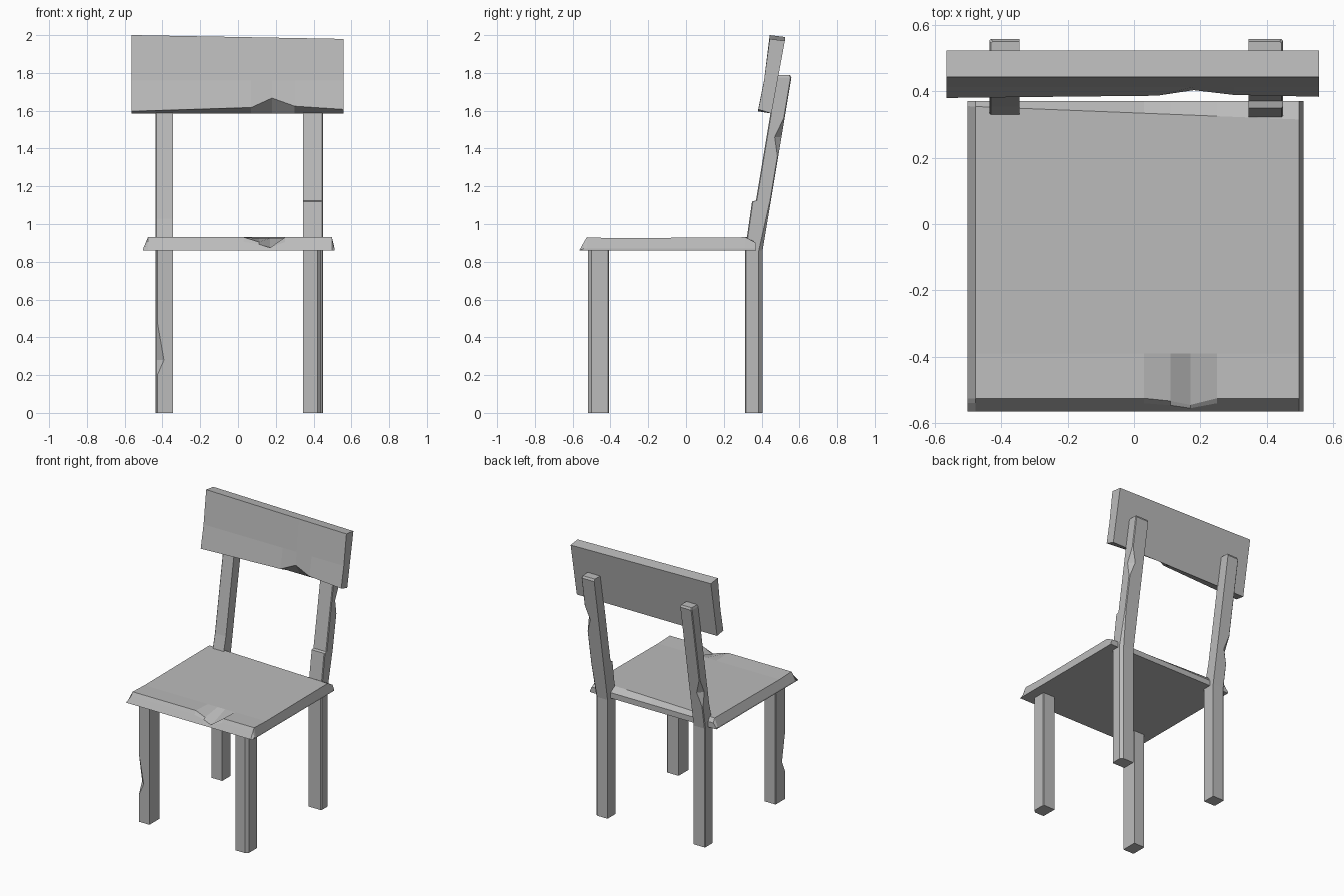
import bpy
import bmesh

default_cube = bpy.data.objects.get("Cube")
if default_cube:
    bpy.data.objects.remove(default_cube)

grey = bpy.data.materials.new("worn grey")
grey.use_nodes = True
grey.diffuse_color = (0.5, 0.5, 0.5, 1)
shader = grey.node_tree.nodes["Principled BSDF"]
shader.inputs["Base Color"].default_value = grey.diffuse_color

seat_bottom = 0.86
seat_top = 0.93
seat_front = -0.565
seat_back = 0.37
post_top = 1.79
post_inner = 0.345
trim = 0.005


def loft(name, rings):
    """Skin a list of equal-length point rings and cap both ends."""
    bm = bmesh.new()
    loops = [[bm.verts.new(point) for point in ring] for ring in rings]
    for lower, upper in zip(loops, loops[1:]):
        for i in range(len(lower)):
            bm.faces.new((lower[i - 1], lower[i], upper[i], upper[i - 1]))
    bm.faces.new(loops[0])
    bm.faces.new(loops[-1])
    bmesh.ops.recalc_face_normals(bm, faces=bm.faces)
    mesh = bpy.data.meshes.new(name)
    bm.to_mesh(mesh)
    bm.free()
    mesh.materials.append(grey)
    obj = bpy.data.objects.new(name, mesh)
    bpy.context.collection.objects.link(obj)


def lean(z):
    """Backward shift of the rear posts above the seat."""
    return max(0, z - seat_bottom) / 6


def post_ring(side, outer, front, back, z, front_cut, back_cut):
    """Rectangle whose two outer corners are cut off."""
    outline = [(post_inner, front), (outer - front_cut, front),
               (outer, front + front_cut), (outer, back - back_cut),
               (outer - back_cut, back), (post_inner, back)]
    return [(side * x, y, z) for x, y in outline]


def front_leg(name, side, outer, cut, chips):
    """Upright leg; chips maps a height to the depth of its corner cut."""
    front, back = -0.52, -0.408
    cuts = {0: cut, **chips, seat_bottom + trim: cut}
    loft(name, [post_ring(side, outer, front, back, z, depth, trim)
                for z, depth in cuts.items()])


def back_leg(name, side, outer, foot_cut, chip_z, reach, step_z=None):
    """Leg that bends at the seat, with one chip in its outer rear corner."""
    front, back = 0.312, 0.405
    cuts = {0: foot_cut, seat_bottom: foot_cut, chip_z - reach: trim,
            chip_z: 0.036, chip_z + reach: trim, post_top - 0.015: trim}
    if step_z:
        cuts.update({step_z: trim, step_z + trim: trim})
    rings = []
    for z in sorted(cuts):
        # a thicker front face carries on up to the step
        thick = 0.02 if step_z and seat_bottom < z <= step_z else 0
        start = front + lean(z) + (0.014 if z > seat_bottom else 0)
        rings.append(post_ring(side, outer, start - thick, back + lean(z),
                               z, trim, cuts[z]))
    # chamfered tip
    tip = lean(post_top)
    rings.append(post_ring(side, outer - trim, front + tip + 0.02,
                           back + tip - 0.01, post_top, trim, trim))
    loft(name, rings)


# legs
front_leg("right_front_leg", -1, 0.432, trim,
          {0.2: trim, 0.28: 0.04, 0.48: trim})
front_leg("left_front_leg", 1, 0.44, 0.02, {})
back_leg("right_back_leg", -1, 0.436, trim, chip_z=1.13, reach=0.1)
back_leg("left_back_leg", 1, 0.449, 0.02, chip_z=1.46, reach=0.1,
         step_z=1.12)


def seat_ring(x, dent=0, limit=seat_top):
    """Side profile of the seat; dent lowers the front edge."""
    lip = seat_front + 0.025 - dent / 4
    edge = seat_front + 0.04 - dent / 3
    back_edge = 0.335 - x / 25
    profile = [(seat_front, seat_bottom),
               (lip, seat_top - 0.025 - dent / 2),
               (edge, seat_top - dent),
               (-0.39, seat_top - trim),
               (back_edge, seat_top + trim),
               (seat_back, seat_top - 0.03),
               (seat_back, seat_bottom)]
    return [(x, y, min(z, limit)) for y, z in profile]


# seat with bevelled rims and a notch in the front edge
rim = seat_bottom + 0.01
loft("seat", [seat_ring(-0.502, limit=rim), seat_ring(-0.477),
              seat_ring(0.03), seat_ring(0.11, dent=0.025),
              seat_ring(0.17, dent=0.06), seat_ring(0.25),
              seat_ring(0.497), seat_ring(0.511, limit=rim)])


def backrest_ring(x, chip):
    """Leaning plank profile; chip raises the lower front edge."""
    top = 1.99 - x / 55
    return [(x, 0.452, 1.585), (x, 0.38 + chip / 3, 1.597 + chip),
            (x, 0.413, 1.76), (x, 0.443, top), (x, 0.523, top - 0.01)]


# backrest with a chipped lower edge
loft("backrest", [backrest_ring(x, chip) for x, chip in (
    (-0.565, 0), (0.07, 0.02), (0.18, 0.07), (0.3, 0.027), (0.558, 0.01))])
